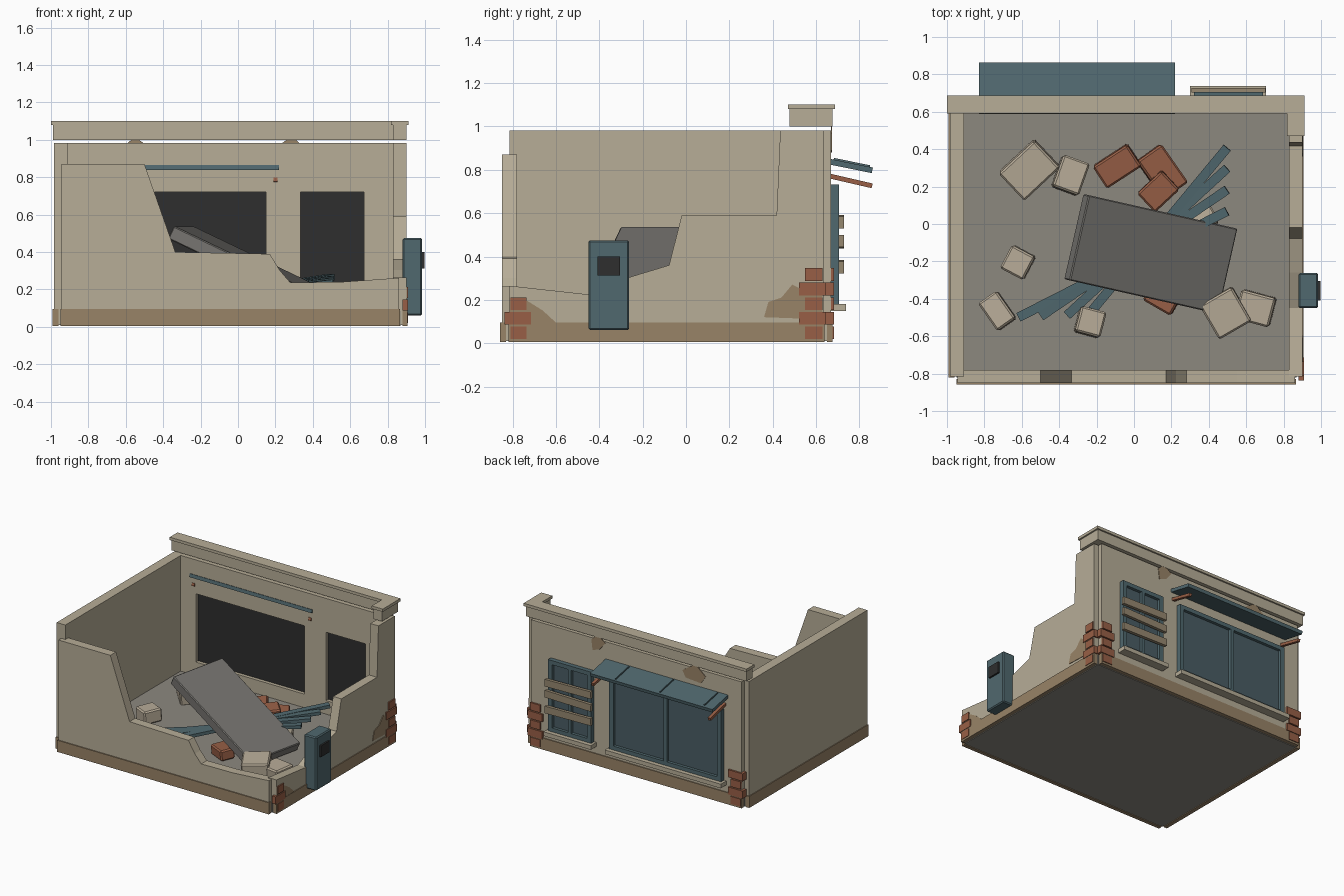
import bpy, bmesh, math
from mathutils import Matrix, Vector, Euler

if "Cube" in bpy.data.objects:
    bpy.data.objects.remove(bpy.data.objects["Cube"])


def material(name, rgb):
    m = bpy.data.materials.new(name)
    lin = [((c / 255 + 0.055) / 1.055) ** 2.4 if c > 10 else c / 3294 for c in rgb]
    m.diffuse_color = (*lin, 1)
    m.use_nodes = True
    m.node_tree.nodes["Principled BSDF"].inputs["Base Color"].default_value = m.diffuse_color
    return m


PLASTER = material("plaster", (183, 173, 151))
PLINTH = material("plinth_brown", (152, 131, 103))
FLOOR = material("floor_grey", (140, 136, 127))
SLAB = material("slab_grey", (117, 115, 111))
TEAL = material("teal_paint", (80, 104, 110))
GLASS = material("dark_teal_glass", (74, 93, 100))
DARK = material("dark_panel", (46, 46, 46))
BRICK = material("brick", (152, 95, 70))
RUBBLE = material("pale_rubble", (184, 172, 152))
WOOD = material("wood_board", (150, 136, 112))


def finish(name, bm, mat, bevel=0):
    bmesh.ops.recalc_face_normals(bm, faces=bm.faces[:])
    me = bpy.data.meshes.new(name)
    bm.to_mesh(me)
    bm.free()
    me.materials.append(mat)
    ob = bpy.data.objects.new(name, me)
    bpy.context.collection.objects.link(ob)
    if bevel:
        b = ob.modifiers.new("bevel", "BEVEL")
        b.width, b.segments = bevel, 1
    return ob


def box(name, x, y, z, mat, bevel=0):
    """Box from (min, max) ranges."""
    bm = bmesh.new()
    bmesh.ops.create_cube(bm, size=1)
    for v in bm.verts:
        v.co = [r[0] + (c + 0.5) * (r[1] - r[0]) for c, r in zip(v.co, (x, y, z))]
    return finish(name, bm, mat, bevel)


def block(name, loc, size, rot, mat, bevel=0):
    """Rotated box, rotation in degrees."""
    bm = bmesh.new()
    bmesh.ops.create_cube(bm, size=1, matrix=Matrix.Diagonal((*size, 1)))
    ob = finish(name, bm, mat, bevel)
    ob.location = loc
    ob.rotation_euler = [math.radians(a) for a in rot]
    return ob


def extrude(name, pts, axis, lo, hi, mat):
    """Profile of (across, z) points extruded along axis 'x' or 'y'."""
    bm = bmesh.new()
    place = (lambda a, z, d: (d, a, z)) if axis == "x" else (lambda a, z, d: (a, d, z))
    face = bm.faces.new([bm.verts.new(place(a, z, lo)) for a, z in pts])
    ext = bmesh.ops.extrude_face_region(bm, geom=[face])
    step = Vector(place(0, 0, hi - lo))
    for g in ext["geom"]:
        if isinstance(g, bmesh.types.BMVert):
            g.co += step
    return finish(name, bm, mat)


# Floor and ruined walls
box("floor", (-0.95, 0.87), (-0.82, 0.64), (0.005, 0.085), FLOOR)
box("left_wall", (-0.985, -0.91), (-0.815, 0.635), (0.01, 0.982), PLASTER)
extrude("front_wall", [(-0.945, 0.01), (0.86, 0.01), (0.86, 0.262), (0.55, 0.24), (0.28, 0.237),
                       (0.225, 0.3), (0.17, 0.39), (-0.335, 0.4), (-0.5, 0.87), (-0.945, 0.87)],
        "y", -0.85, -0.78, PLASTER)
extrude("right_wall", [(-0.815, 0.01), (0.635, 0.01), (0.635, 0.982), (0.435, 0.982), (0.418, 0.59),
                       (-0.02, 0.59), (-0.078, 0.36), (-0.26, 0.305), (-0.45, 0.225), (-0.815, 0.265)],
        "x", 0.83, 0.9, PLASTER)

# Back wall built around two openings
Y0, Y1 = 0.598, 0.67
WINDOWS = {"large": (-0.78, 0.15), "small": (0.335, 0.675)}
for i, (a, b) in enumerate([(-0.945, -0.78), (0.15, 0.335), (0.675, 0.86)]):
    box(f"back_pier_{i}", (a, b), (Y0, Y1), (0.01, 0.982), PLASTER)
for n, (a, b) in WINDOWS.items():
    box(f"{n}_window_lower_wall", (a, b), (Y0, Y1), (0.01, 0.19), PLASTER)
    box(f"{n}_window_upper_wall", (a, b), (Y0, Y1), (0.72, 0.982), PLASTER)
    box(f"{n}_window_backing", (a, b), (0.625, 0.66), (0.19, 0.72), DARK)
    box(f"{n}_window_glass", (a, b), (0.66, 0.682), (0.19, 0.72), GLASS)
    # Frame, mullion and sill
    for part, x, z in [("left", (a - 0.015, a + 0.02), (0.18, 0.732)),
                       ("right", (b - 0.02, b + 0.015), (0.18, 0.732)),
                       ("mullion", ((a + b) / 2 - 0.014, (a + b) / 2 + 0.014), (0.19, 0.72)),
                       ("top", (a, b), (0.7, 0.732)), ("bottom", (a, b), (0.18, 0.21))]:
        box(f"{n}_frame_{part}", x, (0.66, 0.705), z, TEAL)
    box(f"{n}_sill", (a - 0.035, b + 0.03), (0.66, 0.738), (0.148, 0.18), PLASTER)

# Boards nailed over the small window
for i, (z, tilt) in enumerate([(0.352, 1), (0.468, -1), (0.56, 1)]):
    block(f"window_board_{i}", (0.505, 0.716, z), (0.395, 0.024, 0.055), (0, tilt, 0), WOOD)

# Plinth strips
box("front_plinth", (-0.95, 0.865), (-0.858, -0.83), (0.005, 0.095), PLINTH)
box("back_plinth", (-0.95, 0.865), (0.65, 0.677), (0.005, 0.095), PLINTH)
box("left_plinth", (-0.991, -0.96), (-0.82, 0.64), (0.005, 0.095), PLINTH)
box("right_plinth", (0.88, 0.906), (-0.82, 0.64), (0.005, 0.095), PLINTH)

# Parapet with coping, plus the short return at the right end
box("parapet", (-0.99, 0.9), (0.6, 0.675), (1.0, 1.08), PLASTER)
box("parapet_coping", (-1.0, 0.912), (0.592, 0.687), (1.08, 1.102), PLASTER)
box("parapet_return", (0.828, 0.9), (0.478, 0.6), (1.0, 1.08), PLASTER)
box("coping_return", (0.818, 0.912), (0.47, 0.592), (1.08, 1.102), PLASTER)

# Awning with seams and struts
slope = -11.5
block("awning", (-0.305, 0.725, 0.825), (1.05, 0.275, 0.026), (slope, 0, 0), TEAL)
for i, x in enumerate((-0.75, -0.37, 0.01)):
    block(f"awning_seam_{i}", (x, 0.765, 0.833), (0.007, 0.17, 0.01), (slope, 0, 0), TEAL)
for i, x in enumerate((-0.8, 0.2)):
    block(f"awning_strut_{i}", (x, 0.725, 0.757), (0.022, 0.275, 0.022), (-13, 0, 0), BRICK)

# Exposed bare patches
extrude("bare_patch_right_front", [(-0.815, 0.095), (-0.6, 0.095), (-0.66, 0.15), (-0.74, 0.2), (-0.815, 0.21)],
        "x", 0.899, 0.904, PLINTH)
extrude("bare_patch_right_back", [(0.36, 0.12), (0.63, 0.11), (0.63, 0.24), (0.53, 0.25), (0.49, 0.27),
                                  (0.44, 0.21), (0.38, 0.19)], "x", 0.899, 0.904, PLINTH)
extrude("bare_patch_top_a", [(0.22, 0.97), (0.26, 1.0), (0.31, 1.0), (0.34, 0.97), (0.33, 0.89), (0.27, 0.91)],
        "y", 0.668, 0.674, PLINTH)
extrude("bare_patch_top_b", [(-0.64, 0.94), (-0.57, 1.0), (-0.53, 1.0), (-0.44, 0.94), (-0.47, 0.89),
                             (-0.6, 0.88)], "y", 0.668, 0.674, PLINTH)

# Exposed corner bricks, alternating long and short
for k in range(5):
    z = (0.02 + 0.067 * k, 0.078 + 0.067 * k)
    w = 0.02 if k % 2 else 0
    box(f"back_right_brick_side_{k}", (0.88, 0.91), (0.55 - w * 1.4, 0.63 + w * 0.8), z, BRICK)
    box(f"back_right_brick_rear_{k}", (0.775 - w, 0.86 + w), (0.64, 0.684), z, BRICK)
    if k < 4:
        box(f"back_left_brick_{k}", (-0.945 - w, -0.86 + w), (0.64, 0.684), z, BRICK)
    if k < 3:
        box(f"front_right_brick_{k}", (0.88, 0.91), (-0.81 - w * 1.4, -0.735 + w), z, BRICK)

# Wall machine with dark screen
box("machine_body", (0.88, 0.985), (-0.45, -0.262), (0.06, 0.475), TEAL, 0.008)
box("machine_screen", (0.98, 0.998), (-0.408, -0.305), (0.312, 0.4), DARK)

# Fallen roof slab
block("fallen_slab", (0.09, -0.16, 0.315), (0.9, 0.467, 0.075), (0, 25, -12.7), SLAB, 0.006)

# Fan of fallen planks under the slab
for i, (x0, y0, x1, y1) in enumerate([(-0.62, -0.5, 0.5, 0.07), (-0.5, -0.495, 0.5, 0.185),
                                      (-0.36, -0.49, 0.5, 0.3), (-0.23, -0.47, 0.5, 0.41)]):
    length = math.hypot(x1 - x0, y1 - y0)
    yaw = math.degrees(math.atan2(y1 - y0, x1 - x0))
    block(f"fallen_plank_{i}", ((x0 + x1) / 2, (y0 + y1) / 2, 0.175 + 0.012 * i),
          (length, 0.05, 0.025), (0, -6, yaw), TEAL)

# Rubble: x, y, length, width, height, yaw, base height
PALE = [(-0.56, 0.29, 0.26, 0.2, 0.13, 43, 0), (-0.34, 0.26, 0.15, 0.18, 0.1, -20, 0),
        (-0.62, -0.205, 0.14, 0.14, 0.1, -28, 0), (-0.73, -0.465, 0.18, 0.12, 0.09, -55, 0),
        (-0.235, -0.525, 0.14, 0.14, 0.1, -15, 0), (0.49, -0.475, 0.2, 0.21, 0.1, 30, 0.01),
        (0.65, -0.45, 0.19, 0.16, 0.09, -15, 0), (0.37, 0.03, 0.13, 0.12, 0.1, 30, 0)]
RED = [(-0.09, 0.31, 0.22, 0.14, 0.1, 33, 0), (0.15, 0.28, 0.25, 0.16, 0.08, -55, 0),
       (0.13, 0.175, 0.18, 0.14, 0.08, 43, 0.08), (0.15, -0.4, 0.17, 0.11, 0.08, -30, 0)]
for kind, rows, mat in (("rubble", PALE, RUBBLE), ("loose_brick", RED, BRICK)):
    for i, (x, y, l, w, h, yaw, base) in enumerate(rows):
        tilt = (4, -5, 3)[i % 3]
        block(f"{kind}_{i}", (x, y, 0.09 + base + h / 2), (l, w, h), (tilt, -tilt, yaw), mat, 0.01)
